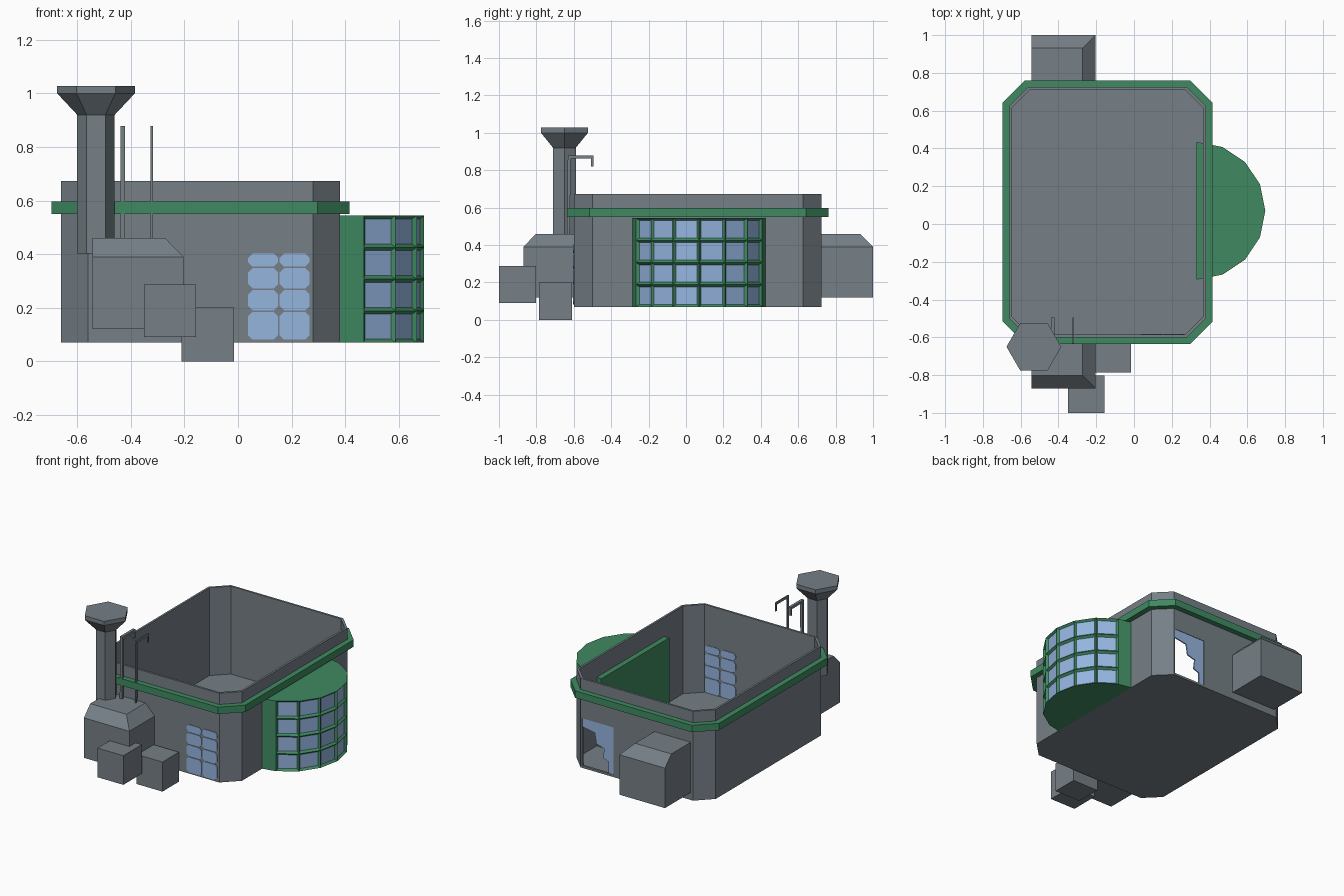
import bpy, bmesh, math

if "Cube" in bpy.data.objects:
    bpy.data.objects.remove(bpy.data.objects["Cube"])


def material(name, rgb):
    m = bpy.data.materials.new(name)
    m.diffuse_color = (*rgb, 1)
    m.use_nodes = True
    m.node_tree.nodes["Principled BSDF"].inputs["Base Color"].default_value = m.diffuse_color
    return m


GREY = material("slate_grey", (0.18, 0.215, 0.24))
GREEN = material("trim_green", (0.05, 0.255, 0.12))
BLUE = material("glass_blue", (0.30, 0.46, 0.74))


def finish(name, bm, *mats):
    bmesh.ops.recalc_face_normals(bm, faces=bm.faces)
    me = bpy.data.meshes.new(name)
    bm.to_mesh(me)
    bm.free()
    for m in mats:
        me.materials.append(m)
    ob = bpy.data.objects.new(name, me)
    bpy.context.collection.objects.link(ob)
    return ob


def loft(loops, cyclic=False):
    """Skin a row of equal-length loops; cap both ends unless cyclic."""
    bm = bmesh.new()
    rows = [[bm.verts.new(p) for p in lp] for lp in loops]
    n = len(rows[0])
    pairs = list(zip(rows, rows[1:])) + ([(rows[-1], rows[0])] if cyclic else [])
    for a, b in pairs:
        for i in range(n):
            j = (i + 1) % n
            bm.faces.new((a[i], a[j], b[j], b[i]))
    if not cyclic:
        bm.faces.new(rows[0])
        bm.faces.new(rows[-1])
    return bm


def rect(x0, x1, y0, y1, z):
    return [(x0, y0, z), (x1, y0, z), (x1, y1, z), (x0, y1, z)]


def box(name, x0, x1, y0, y1, z0, z1, mat):
    return finish(name, loft([rect(x0, x1, y0, y1, z0), rect(x0, x1, y0, y1, z1)]), mat)


def octagon(grow, z, c):
    """Plan of the building with chamfered corners, grown outwards."""
    x0, x1, y0, y1 = -0.66 - grow, 0.38 + grow, -0.60 - grow, 0.725 + grow
    return [(x0 + c, y0, z), (x1 - c, y0, z), (x1, y0 + c, z), (x1, y1 - c, z),
            (x1 - c, y1, z), (x0 + c, y1, z), (x0, y1 - c, z), (x0, y0 + c, z)]


def hexagon(r, z):
    return [(-0.53 + r * math.cos(k * math.pi / 3),
             -0.65 + r * math.sin(k * math.pi / 3), z) for k in range(6)]


# Open-topped building shell with a floor
shell = finish("building_shell", loft([octagon(0, 0.07, 0.10), octagon(0, 0.673, 0.10),
                                       octagon(-0.014, 0.673, 0.095),
                                       octagon(-0.014, 0.08, 0.095)]), GREY)

# Opening in the back wall
cutter = box("back_opening_cutter", 0.035, 0.27, 0.65, 0.80, 0.085, 0.405, GREY)
cutter.hide_render = True
cutter.hide_viewport = True
cut = shell.modifiers.new("back_opening", 'BOOLEAN')
cut.operation = 'DIFFERENCE'
cut.solver = 'EXACT'
cut.object = cutter

# Green band around the walls
finish("green_band", loft([octagon(-0.002, 0.55, 0.10), octagon(0.036, 0.55, 0.12),
                           octagon(0.036, 0.597, 0.12), octagon(-0.002, 0.597, 0.10)],
                          cyclic=True), GREEN)

# Half-round bay with inset panes
arc = [math.radians(-90 + 22.5 * k) for k in range(9)]
bm = loft([[(0.33 + 0.365 * math.cos(a), 0.07 + 0.365 * math.sin(a), 0.07 + 0.1185 * r)
            for a in arc] for r in range(5)])
bm.normal_update()
bmesh.ops.recalc_face_normals(bm, faces=bm.faces)
panes = [f for f in bm.faces if f.normal.x > 0.4]
bmesh.ops.inset_individual(bm, faces=panes, thickness=0.018, depth=-0.013)
for f in panes:
    f.material_index = 1
finish("bay_window", bm, GREEN, BLUE)

# Front window: clipped-corner panes outside and inside the wall
levels = [0.07, 0.187, 0.269, 0.351, 0.405]
for side, y in (("outer", -0.604), ("inner", -0.587)):
    for row, (za, zb) in enumerate(zip(levels, levels[1:])):
        for col in range(2):
            xa, xb = 0.035 + 0.1175 * col, 0.1525 + 0.1175 * col
            g, c = 0.003, 0.016
            a, b, p, q = xa + g, xb - g, max(za + g, 0.081), zb - g
            out = [(a + c, p), (b - c, p), (b, p + c), (b, q - c),
                   (b - c, q), (a + c, q), (a, q - c), (a, p + c)]
            finish(f"front_pane_{side}_{row}_{col}",
                   loft([[(x, yy, z) for x, z in out] for yy in (y, y + 0.005)]), BLUE)

# Broken glass left in the back opening
shard = [(0, 1), (1, 1), (1, 0), (0.84, 0), (0.84, 0.25), (0.66, 0.3), (0.7, 0.5),
         (0.45, 0.55), (0.4, 0.77), (0, 0.82)]
finish("back_broken_glass", loft([[(0.27 - 0.235 * u, y, 0.08 + 0.325 * v) for u, v in shard]
                                  for y in (0.714, 0.722)]), BLUE)

# Front and back annexes with sloped roof edges
for name, wall, end, s in (("front_annex", -0.60, -0.87, 1), ("back_annex", 0.724, 1.0, -1)):
    finish(name, loft([rect(-0.543, -0.203, wall, end, 0.12),
                       rect(-0.543, -0.203, wall, end, 0.39),
                       rect(-0.543, -0.272, wall, end + s * 0.068, 0.46)]), GREY)

# Small boxes in front
box("front_box_high", -0.35, -0.157, -1.0, -0.803, 0.09, 0.287, GREY)
box("front_box_low", -0.21, -0.015, -0.785, -0.61, 0.0, 0.20, GREY)

# Six-sided chimney with a flared head
finish("chimney", loft([hexagon(0.07, 0.403), hexagon(0.07, 0.92),
                        hexagon(0.145, 1.0), hexagon(0.145, 1.028)]), GREY)

# Two hooked pipes
for name, x, h in (("thick_pipe", -0.43, 0.009), ("thin_pipe", -0.322, 0.004)):
    path = [(-0.636, 0.45), (-0.632, 0.878), (-0.494, 0.878), (-0.494, 0.82),
            (-0.507, 0.82), (-0.507, 0.862), (-0.616, 0.862), (-0.622, 0.45)]
    finish(name, loft([[(xx, y, z) for y, z in path] for xx in (x - h, x + h)]), GREY)
